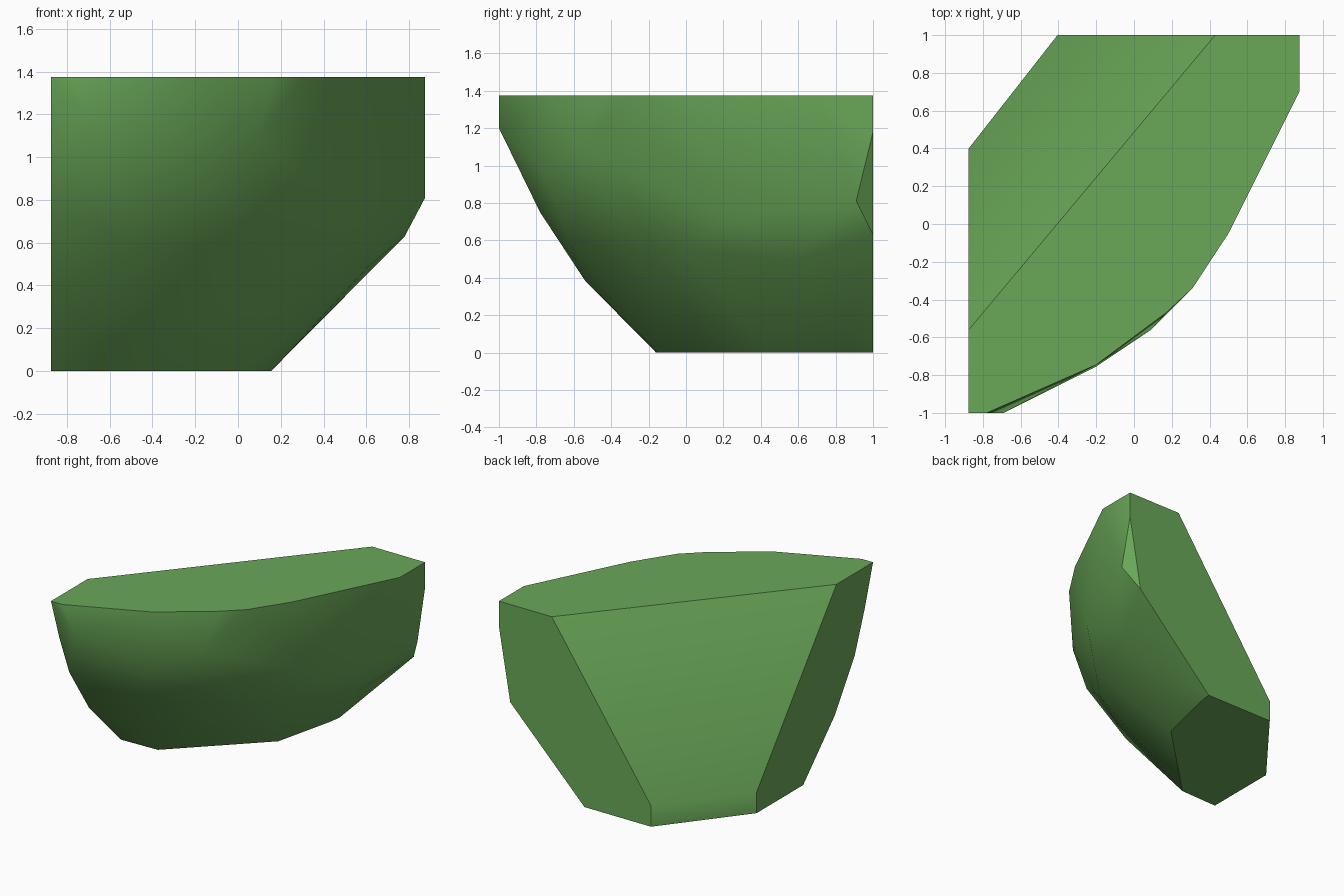
import bpy
import bmesh
from math import radians

cube = bpy.data.objects.get("Cube")
if cube:
    bpy.data.objects.remove(cube, do_unlink=True)

# Planes that bound the chunk
SIDE, BACK, TOP, BASE = 0.875, 1.0, 1.375, 0.0


def flat_material(name, colour):
    material = bpy.data.materials.new(name)
    material.use_nodes = True
    material.diffuse_color = colour
    shader = material.node_tree.nodes["Principled BSDF"]
    shader.inputs["Base Color"].default_value = colour
    shader.inputs["Roughness"].default_value = 0.8
    return material


def hull_object(name, corners, material):
    """Wrap a convex faceted skin around a set of corner points."""
    mesh = bpy.data.meshes.new(name)
    bm = bmesh.new()
    for corner in corners:
        bm.verts.new(corner)
    bmesh.ops.remove_doubles(bm, verts=bm.verts[:], dist=0.005)
    hull = bmesh.ops.convex_hull(bm, input=bm.verts[:])
    unused = set(hull["geom_interior"]) | set(hull["geom_unused"])
    loose = [v for v in unused if isinstance(v, bmesh.types.BMVert)]
    bmesh.ops.delete(bm, geom=loose, context='VERTS')
    # Merge the triangles of each flat cut into one clean face
    bmesh.ops.dissolve_limit(bm, angle_limit=radians(1.5),
                             verts=bm.verts[:], edges=bm.edges[:])
    bmesh.ops.recalc_face_normals(bm, faces=bm.faces[:])
    bm.to_mesh(mesh)
    bm.free()
    mesh.materials.append(material)
    obj = bpy.data.objects.new(name, mesh)
    bpy.context.collection.objects.link(obj)
    return obj


# Flat top outline, as x and y
top_outline = [(-SIDE, -BACK), (-SIDE, -0.56), (0.43, BACK), (SIDE, BACK),
               (SIDE, 0.7), (0.5, -0.05), (0.31, -0.34), (0.17, -0.47),
               (-0.2, -0.745), (-0.78, -BACK)]

# Flat base outline, as x and y
base_outline = [(-SIDE, -0.16), (-0.57, -0.15), (0.03, 0.44), (0.14, 0.9),
                (0.155, BACK), (-0.405, BACK), (-SIDE, 0.4)]

# Outline of the cut on the right side, as y and z
right_outline = [(-0.9, 1.06), (-0.78, 0.75), (-0.54, 0.385), (0.4, 0.16)]

# Outline of the cut on the back, as x and z
back_outline = [(SIDE, 1.18), (0.78, 0.63), (-0.405, 0.16)]

# Corners of the rounded, weathered front
front_corners = [(-0.69, -BACK, 1.2), (-0.2, -0.755, 0.96),
                 (0.09, -0.56, 1.08), (0.63, 0.24, 0.72),
                 (0.61, 0.58, 0.49), (0.25, 0.87, 0.1),
                 (-0.45, -0.625, 0.59), (0.1, -0.25, 0.56),
                 (0.35, 0.0, 0.55), (SIDE, 0.91, 0.81)]

corners = [(x, y, TOP) for x, y in top_outline]
corners += [(x, y, BASE) for x, y in base_outline]
corners += [(-SIDE, y, z) for y, z in right_outline]
corners += [(x, BACK, z) for x, z in back_outline]
corners += front_corners

green = flat_material("leaf green", (0.144, 0.392, 0.098, 1.0))
chunk = hull_object("rock_chunk", corners, green)

# Soft shading over the rounded front, crisp edges around the flat cuts
bpy.ops.object.select_all(action='DESELECT')
chunk.select_set(True)
bpy.context.view_layer.objects.active = chunk
bpy.ops.object.shade_smooth_by_angle(angle=radians(35))
